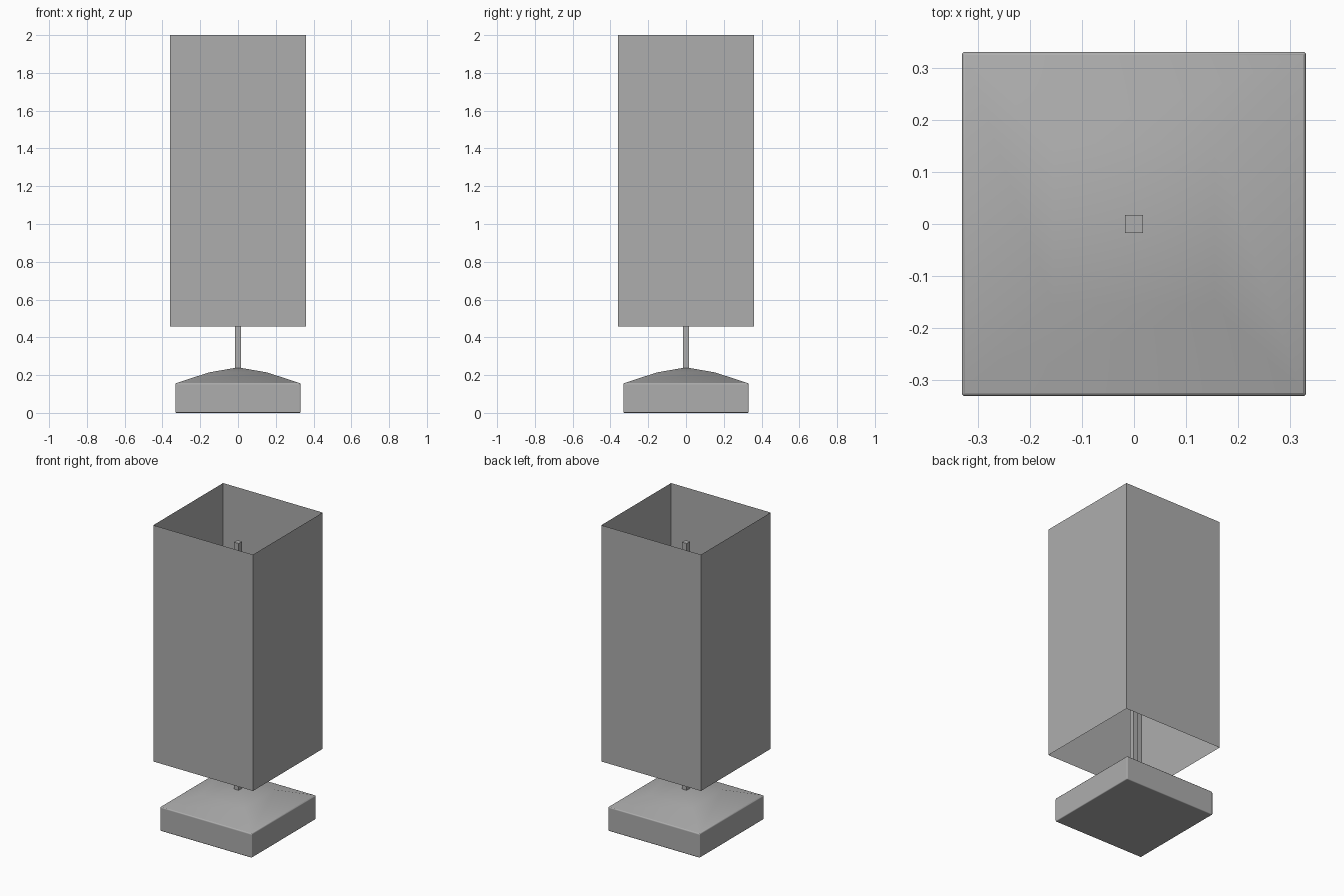
import bpy
import bmesh
import math

cube = bpy.data.objects.get("Cube")
if cube:
    bpy.data.objects.remove(cube, do_unlink=True)

GREY = (0.423, 0.423, 0.423, 1)
grey = bpy.data.materials.new("plain_grey")
grey.use_nodes = True
grey.diffuse_color = GREY
grey.node_tree.nodes["Principled BSDF"].inputs["Base Color"].default_value = GREY


def loft(name, sections, capped=True, apex=None):
    """Skin stacked squares given as (half width, height)."""
    bm = bmesh.new()
    rings = [[bm.verts.new((sx * half, sy * half, z))
              for sx, sy in ((1, 1), (-1, 1), (-1, -1), (1, -1))]
             for half, z in sections]
    for low, high in zip(rings, rings[1:]):
        for i in range(4):
            j = (i + 1) % 4
            bm.faces.new((low[i], low[j], high[j], high[i]))
    if capped:
        bm.faces.new(rings[0][::-1])
    if apex is not None:
        tip = bm.verts.new((0, 0, apex))
        for i in range(4):
            bm.faces.new((rings[-1][i], rings[-1][(i + 1) % 4], tip))
    elif capped:
        bm.faces.new(rings[-1])
    mesh = bpy.data.meshes.new(name)
    bm.to_mesh(mesh)
    bm.free()
    mesh.materials.append(grey)
    obj = bpy.data.objects.new(name, mesh)
    bpy.context.collection.objects.link(obj)
    return obj


# Weighted base with softened edges and a shallow domed top
base = loft("base", [(0.331, 0), (0.331, 0.156), (0.155, 0.214)], apex=0.241)
for face in base.data.polygons:
    face.use_smooth = True
bevel = base.modifiers.new("soft_edges", "BEVEL")
bevel.width = 0.006
bevel.segments = 3
bevel.limit_method = "ANGLE"
bevel.angle_limit = math.radians(50)
bevel.harden_normals = True

# Square stem rising inside the shade
loft("stem", [(0.017, 0.2), (0.017, 1.85)])

# Thin square shade, open at both ends
loft("shade", [(0.36, 0.457), (0.36, 2)], capped=False)
